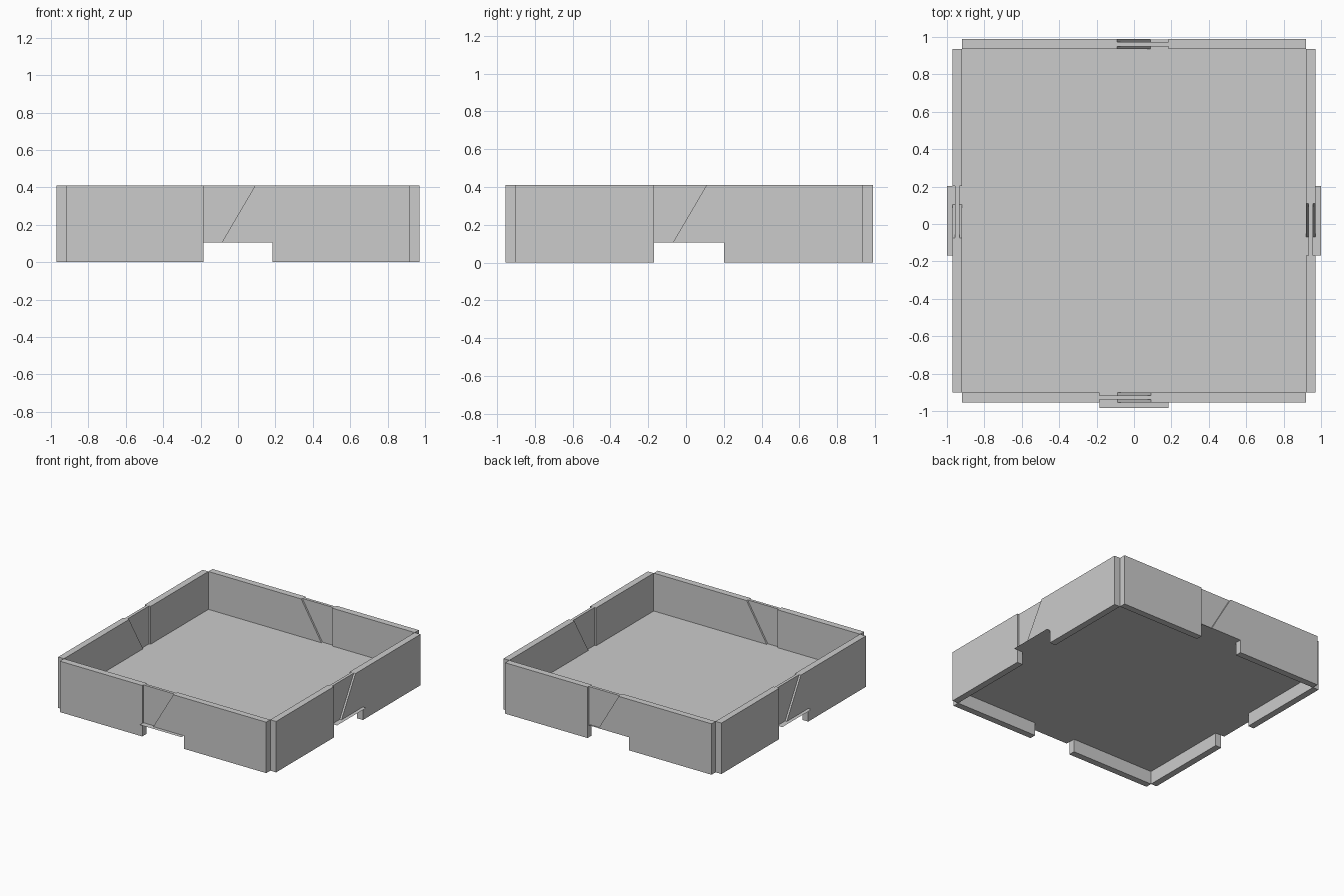
import bpy, bmesh, math
from mathutils import Matrix

if "Cube" in bpy.data.objects:
    bpy.data.objects.remove(bpy.data.objects["Cube"])

TOP, NOTCH = 0.41, 0.105      # wall height, underside notch height
IN, OUT, HALF = 0.919, 0.971, 0.919
GAP = 0.185                   # half width of the notch
SHIFT = 0.017                 # wall frame sits slightly toward the back


def new_object(name, bm):
    mesh = bpy.data.meshes.new(name)
    bm.to_mesh(mesh)
    bm.free()
    obj = bpy.data.objects.new(name, mesh)
    bpy.context.collection.objects.link(obj)
    return obj


def add_slab(bm, profile, d0, d1):
    """Extrude a (u, z) profile from y = -d1 back to y = -d0."""
    face = bm.faces.new([bm.verts.new((u, -d1, z)) for u, z in profile])
    ext = bmesh.ops.extrude_face_region(bm, geom=[face])
    verts = [g for g in ext["geom"] if isinstance(g, bmesh.types.BMVert)]
    bmesh.ops.translate(bm, verts=verts, vec=(0, d1 - d0, 0))


def wall(name, turn):
    bm = bmesh.new()
    # full thickness left end
    add_slab(bm, [(-HALF, 0), (-GAP, 0), (-GAP, TOP), (-HALF, TOP)], IN, OUT)
    # full thickness right end with slanted overhang above the notch
    add_slab(bm, [(GAP, 0), (HALF, 0), (HALF, TOP), (0.092, TOP),
                  (-0.087, NOTCH), (GAP, NOTCH)], IN, OUT)
    # thin recessed panel between them
    add_slab(bm, [(-GAP, NOTCH), (-0.087, NOTCH), (0.092, TOP), (-GAP, TOP)],
             0.933, 0.956)
    bmesh.ops.recalc_face_normals(bm, faces=bm.faces)
    place = Matrix.Translation((0, SHIFT, 0)) @ Matrix.Rotation(turn, 4, 'Z')
    bmesh.ops.transform(bm, matrix=place, verts=bm.verts)
    new_object(name, bm)


for i, side in enumerate(("front", "right", "back", "left")):
    wall(side + "_wall", i * math.pi / 2)

# floor sheet with a tab passing through each notch
y0, y1 = SHIFT - IN, SHIFT + IN
t0, t1 = SHIFT - GAP, SHIFT + GAP
outline = [(-IN, y0), (-GAP, y0), (-GAP, -0.984), (GAP, -0.984), (GAP, y0),
           (IN, y0), (IN, t0), (1, t0), (1, t1), (IN, t1),
           (IN, y1), (GAP, y1), (GAP, 0.986), (-GAP, 0.986), (-GAP, y1),
           (-IN, y1), (-IN, t1), (-1, t1), (-1, t0), (-IN, t0)]
bm = bmesh.new()
bm.faces.new([bm.verts.new((x, y, NOTCH)) for x, y in outline])
new_object("floor", bm)
